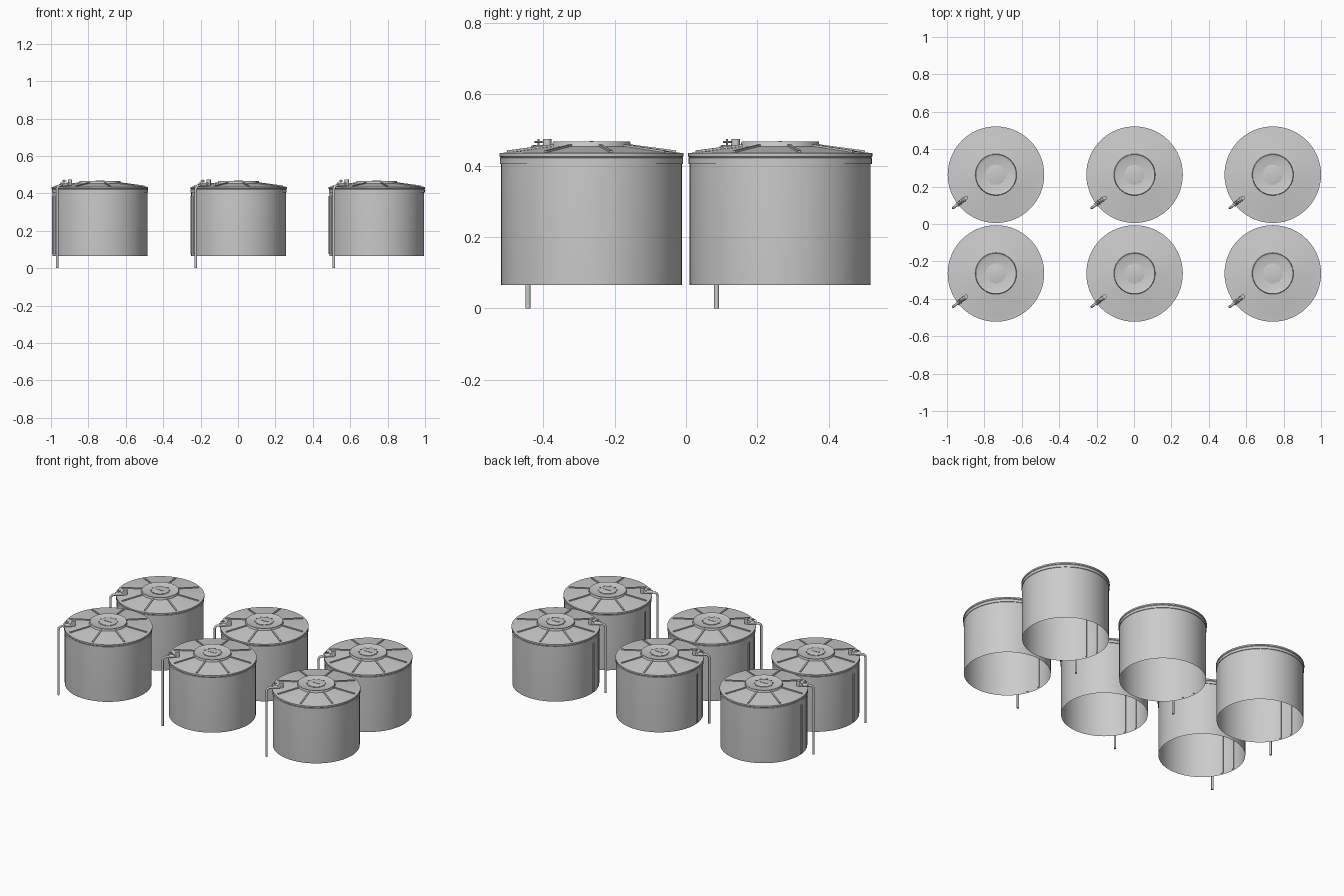
import bpy, bmesh, math
from mathutils import Vector, Matrix

if "Cube" in bpy.data.objects:
    bpy.data.objects.remove(bpy.data.objects["Cube"])

PIPE_ANGLE = math.radians(217.8)
U = Vector((math.cos(PIPE_ANGLE), math.sin(PIPE_ANGLE), 0))
SIDE = Vector((0, 0, 1)).cross(U)


def finish(bm, name, smooth=True):
    bmesh.ops.recalc_face_normals(bm, faces=bm.faces)
    mesh = bpy.data.meshes.new(name)
    bm.to_mesh(mesh)
    bm.free()
    ob = bpy.data.objects.new(name, mesh)
    bpy.context.collection.objects.link(ob)
    if smooth:
        bpy.ops.object.select_all(action='DESELECT')
        ob.select_set(True)
        bpy.context.view_layer.objects.active = ob
        bpy.ops.object.shade_smooth_by_angle(angle=math.radians(30))
    return ob


def lathe(name, profile, sides=64):
    # profile of (radius, z) spun round z
    bm = bmesh.new()
    vs = [bm.verts.new((r, 0, z)) for r, z in profile]
    es = [bm.edges.new(p) for p in zip(vs, vs[1:])]
    bmesh.ops.spin(bm, geom=vs + es, cent=(0, 0, 0), axis=(0, 0, 1),
                   angle=2 * math.pi, steps=sides, use_merge=True)
    bmesh.ops.remove_doubles(bm, verts=bm.verts, dist=1e-5)
    return finish(bm, name)


def box(bm, size, matrix):
    bmesh.ops.create_cube(bm, size=1, matrix=matrix @ Matrix.Diagonal((*size, 1)))


def cyl(bm, a, b, r, sides=16):
    d = Vector(b) - Vector(a)
    m = Matrix.Translation((Vector(a) + Vector(b)) / 2) @ d.to_track_quat('Z', 'Y').to_matrix().to_4x4()
    bmesh.ops.create_cone(bm, cap_ends=True, segments=sides, radius1=r, radius2=r,
                          depth=d.length, matrix=m)


def at(r, z):
    return U * r + Vector((0, 0, z))


parts = []

# open-bottomed tank shell: wall, rim band, sloping roof and raised centre
parts.append(lathe("tank_shell", [(.2530, .066), (.2535, .072), (.2535, .404), (.2565, .405),
                                  (.2565, .421), (.2550, .423), (.2580, .426), (.2580, .435),
                                  (.246, .436), (.225, .439), (.111, .454), (.108, .467),
                                  (.096, .462), (0, .462)]))
# manhole lid
parts.append(lathe("hatch_lid", [(.053, .461), (.053, .465), (.048, .4665), (0, .4665)], 32))

# lid grips
bm = bmesh.new()
for k in range(10):
    rot = Matrix.Rotation(k * math.tau / 10, 4, 'Z')
    box(bm, (.008, .008, .005), rot @ Matrix.Translation((.052, 0, .4645)))
box(bm, (.05, .01, .003), Matrix.Translation((0, 0, .467)))
parts.append(finish(bm, "lid_grips", False))

# eight radial roof ribs following the slope
bm = bmesh.new()
slope = math.atan2(.015, .116)
for k in range(8):
    rot = Matrix.Rotation(math.radians(13 + 45 * k), 4, 'Z')
    box(bm, (.135, .009, .009),
        rot @ Matrix.Translation((.175, 0, .4465)) @ Matrix.Rotation(slope, 4, 'Y'))
parts.append(finish(bm, "roof_ribs", False))

# raised vertical strips on the wall
bm = bmesh.new()
for deg in (184, 202):
    rot = Matrix.Rotation(math.radians(deg), 4, 'Z')
    box(bm, (.008, .014, .31), rot @ Matrix.Translation((.2535, 0, .23)))
parts.append(finish(bm, "wall_strips", False))

# outlet pipe with rounded elbow
bend, top, out = .022, .442, .290
path = [at(.195, top)]
path += [at(out - bend + bend * math.sin(t), top - bend + bend * math.cos(t))
         for t in [i * math.pi / 16 for i in range(9)]]
path.append(at(out, 0))
bm = bmesh.new()
rings = []
for i, p in enumerate(path):
    t = (path[min(i + 1, len(path) - 1)] - path[max(i - 1, 0)]).normalized()
    if i in (0, 1):
        t = U
    if i >= len(path) - 2:
        t = Vector((0, 0, -1))
    n = t.cross(SIDE)
    rings.append([bm.verts.new(p + .007 * (SIDE * math.cos(a) + n * math.sin(a)))
                  for a in [j * math.tau / 14 for j in range(14)]])
for a, b in zip(rings, rings[1:]):
    for j in range(14):
        bm.faces.new((a[j], a[j - 1], b[j - 1], b[j]))
bm.faces.new(rings[0])
bm.faces.new(rings[-1])
parts.append(finish(bm, "drop_pipe"))

# roof inlet block and valve with cross handle
bm = bmesh.new()
cyl(bm, at(.2025, .436), at(.2025, .475), .0115)
cyl(bm, at(.212, .447), at(.220, .447), .012)
cyl(bm, at(.224, .447), at(.254, .447), .010)
cyl(bm, at(.256, .446), at(.264, .446), .012)
cyl(bm, at(.242, .450), at(.242, .475), .003, 10)
for d in (U, SIDE):
    c = at(.242, .466)
    cyl(bm, c - d * .013, c + d * .013, .003, 8)
parts.append(finish(bm, "inlet_valve"))

# three by two array of tanks sharing mesh data
places = [(x, y) for x in (-.738, .003, .742) for y in (-.2645, .2635)]
for i, (x, y) in enumerate(places):
    for ob in parts:
        o = ob
        if i:
            o = ob.copy()
            o.name = f"{ob.name}_{i + 1}"
            bpy.context.collection.objects.link(o)
        o.location = (x, y, 0)
